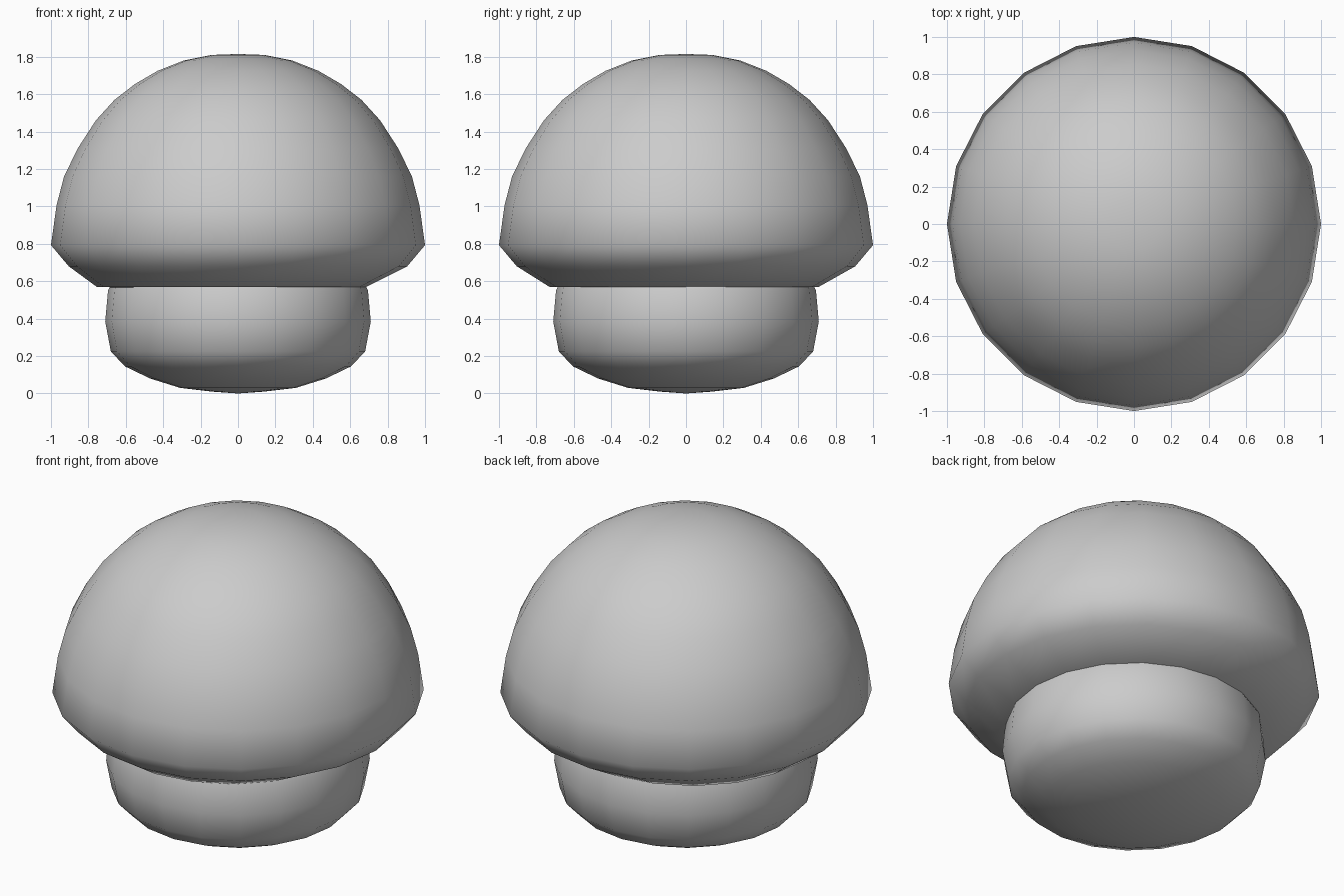
import bpy
import bmesh
import math

SIDES = 20

cube = bpy.data.objects.get("Cube")
if cube:
    bpy.data.objects.remove(cube, do_unlink=True)


def make_material(name, color):
    mat = bpy.data.materials.new(name)
    mat.use_nodes = True
    mat.diffuse_color = color
    mat.node_tree.nodes["Principled BSDF"].inputs["Base Color"].default_value = color
    return mat


def lathe(name, profile, material):
    """Spin a (radius, height) profile around z into a smooth closed solid."""
    bm = bmesh.new()
    verts = [bm.verts.new((r, 0, z)) for r, z in profile]
    edges = [bm.edges.new(pair) for pair in zip(verts, verts[1:])]
    bmesh.ops.spin(bm, geom=verts + edges, cent=(0, 0, 0), axis=(0, 0, 1),
                   angle=math.tau, steps=SIDES)
    bmesh.ops.remove_doubles(bm, verts=bm.verts, dist=0.0005)
    bmesh.ops.recalc_face_normals(bm, faces=bm.faces)
    for face in bm.faces:
        face.smooth = True
    mesh = bpy.data.meshes.new(name)
    bm.to_mesh(mesh)
    bm.free()
    mesh.materials.append(material)
    obj = bpy.data.objects.new(name, mesh)
    bpy.context.collection.objects.link(obj)
    return obj


grey = make_material("plain grey", (0.6, 0.6, 0.6, 1))

# Rounded stem, its top hidden inside the cap
lathe("stem", [(0, 0), (0.14, 0.01), (0.31, 0.03), (0.47, 0.08),
               (0.605, 0.145), (0.68, 0.225), (0.71, 0.385),
               (0.695, 0.55), (0.62, 0.7), (0, 0.75)], grey)

# Domed cap with a wide rim and a tucked underside
cap = lathe("cap", [(0, 0.56), (0.4, 0.56), (0.72, 0.57), (0.905, 0.68),
                    (1, 0.793), (0.97, 1.007), (0.93, 1.16), (0.857, 1.31),
                    (0.76, 1.46), (0.66, 1.57), (0.55, 1.655), (0.43, 1.725),
                    (0.29, 1.78), (0.14, 1.81), (0, 1.815)], grey)

# The underside lip sits slightly off centre
for vert in cap.data.vertices:
    if vert.co.z < 0.6:
        vert.co.x -= 0.035
        vert.co.y -= 0.01
